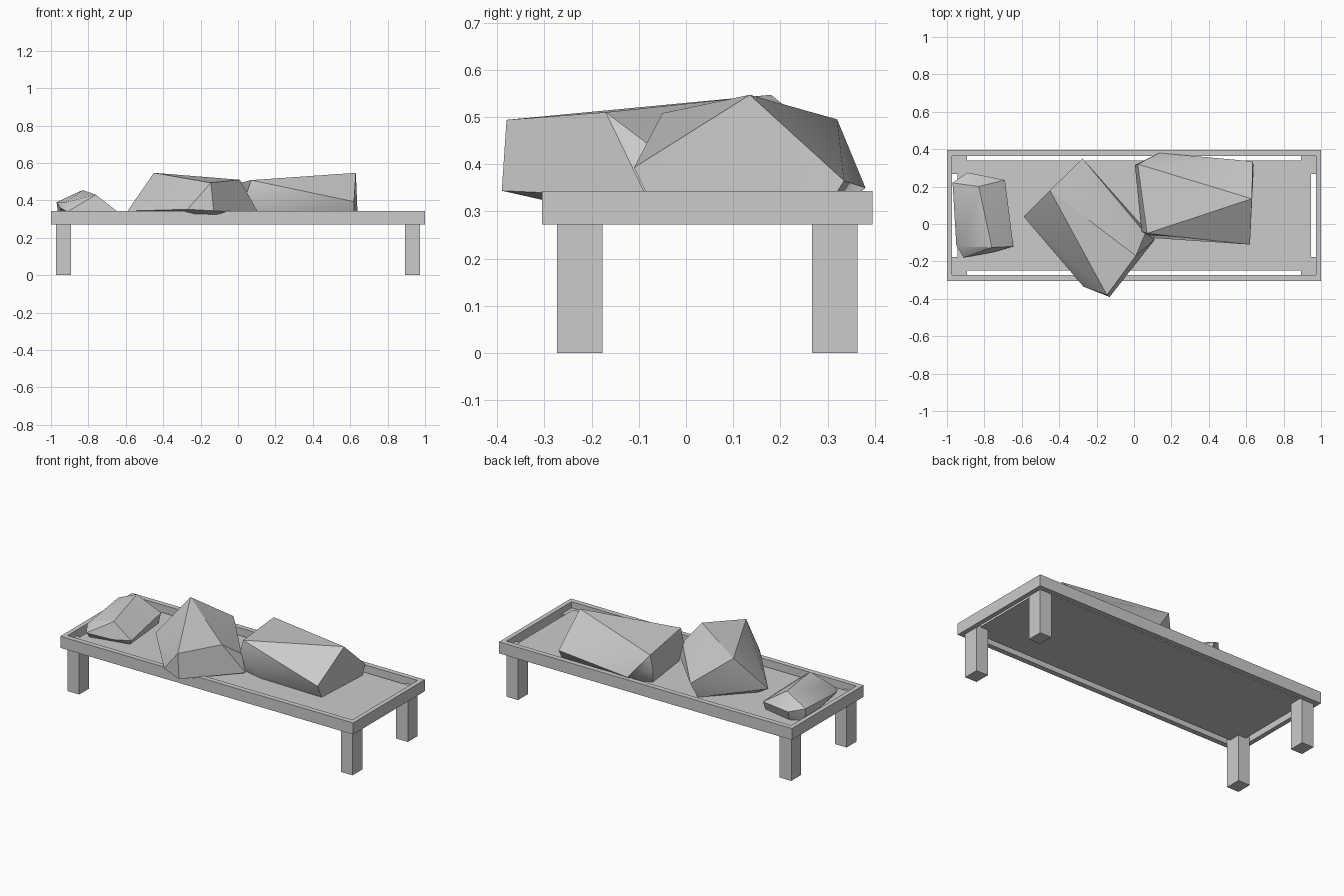
import bpy
import bmesh
import math
from mathutils import Vector

cube = bpy.data.objects.get("Cube")
if cube:
    bpy.data.objects.remove(cube, do_unlink=True)

# Single plain grey
grey = bpy.data.materials.new("plain_grey")
grey.use_nodes = True
colour = (0.6, 0.6, 0.6, 1)
grey.diffuse_color = colour
grey.node_tree.nodes["Principled BSDF"].inputs["Base Color"].default_value = colour

MID_Y = 0.045          # table centre line
FLOOR = 0.31           # top of the sunken panel


def finish(name, bm):
    mesh = bpy.data.meshes.new(name)
    bm.to_mesh(mesh)
    bm.free()
    mesh.materials.append(grey)
    obj = bpy.data.objects.new(name, mesh)
    bpy.context.collection.objects.link(obj)
    return obj


def box(name, low, high):
    bm = bmesh.new()
    bmesh.ops.create_cube(bm, size=1)
    low, high = Vector(low), Vector(high)
    for v in bm.verts:
        v.co = (low + high) / 2 + v.co * (high - low)
    return finish(name, bm)


def rock(name, points):
    """Faceted boulder: convex hull of its corners, softened on shallow edges."""
    bm = bmesh.new()
    for p in points:
        bm.verts.new(p)
    hull = bmesh.ops.convex_hull(bm, input=bm.verts)
    loose = {g for g in hull["geom_interior"] + hull["geom_unused"]
             if isinstance(g, bmesh.types.BMVert)}
    bmesh.ops.delete(bm, geom=list(loose), context="VERTS")
    bmesh.ops.dissolve_limit(bm, angle_limit=math.radians(4),
                             verts=bm.verts, edges=bm.edges)
    bmesh.ops.recalc_face_normals(bm, faces=bm.faces)
    obj = finish(name, bm)
    bpy.ops.object.select_all(action="DESELECT")
    obj.select_set(True)
    bpy.context.view_layer.objects.active = obj
    bpy.ops.object.shade_smooth_by_angle(angle=math.radians(30))


# Rim: one mitred ring around the table
bm = bmesh.new()
loops = []
for hx, hy, z in ((1, 0.35, 0.272), (1, 0.35, 0.343),
                  (0.972, 0.318, 0.343), (0.972, 0.318, 0.272)):
    loops.append([bm.verts.new((sx * hx, MID_Y + sy * hy, z))
                  for sx, sy in ((-1, -1), (1, -1), (1, 1), (-1, 1))])
for i in range(4):
    a, b = loops[i], loops[(i + 1) % 4]
    for j in range(4):
        k = (j + 1) % 4
        bm.faces.new((a[j], a[k], b[k], b[j]))
bmesh.ops.recalc_face_normals(bm, faces=bm.faces)
finish("table_rim", bm)

# Sunken panel with a narrow gap to the rim
box("table_panel", (-0.945, MID_Y - 0.294, 0.285), (0.945, MID_Y + 0.294, FLOOR))

# Four legs
for side, sx in (("right", -1), ("left", 1)):
    for end, sy in (("front", -1), ("back", 1)):
        cx, cy = sx * 0.933, MID_Y + sy * 0.27
        box(f"{end}_{side}_leg", (cx - 0.04, cy - 0.048, 0),
            (cx + 0.04, cy + 0.048, 0.305))

# Small low rock at the right end
rock("small_rock", [
    (-0.83, 0.20, 0.455), (-0.76, -0.125, 0.43), (-0.92, -0.12, 0.39),
    (-0.97, 0.22, 0.39), (-0.89, 0.275, 0.37), (-0.69, 0.235, 0.365),
    (-0.645, -0.12, 0.34), (-0.75, -0.15, 0.33), (-0.91, -0.18, 0.34),
    (-0.95, -0.115, 0.36), (-0.96, 0.21, FLOOR), (-0.88, 0.25, FLOOR),
    (-0.69, 0.21, FLOOR), (-0.66, -0.11, FLOOR), (-0.90, -0.16, FLOOR)])

# Tall rock overhanging the front rim
rock("middle_rock", [
    (-0.45, 0.18, 0.547), (-0.145, -0.38, 0.494), (0.01, -0.17, 0.51),
    (-0.275, 0.35, 0.41), (0.06, -0.05, 0.42), (-0.59, 0.04, 0.343),
    (-0.27, -0.335, 0.352), (-0.13, -0.39, 0.344), (0.11, -0.083, 0.33),
    (-0.53, 0.05, FLOOR), (-0.29, 0.30, FLOOR), (0.07, -0.08, FLOOR),
    (-0.10, -0.24, FLOOR), (-0.33, -0.22, FLOOR)])

# Wedge-shaped rock with a long ridge
rock("wedge_rock", [
    (0.63, 0.135, 0.547), (0.02, 0.32, 0.495), (0.07, -0.05, 0.508),
    (0.62, -0.11, 0.393), (0.04, -0.04, 0.42), (0.10, -0.075, 0.38),
    (0.135, 0.38, 0.35), (0.635, 0.335, 0.365), (0.005, 0.315, 0.40),
    (0.62, -0.07, FLOOR), (0.20, -0.06, FLOOR), (0.07, -0.03, FLOOR),
    (0.03, 0.28, FLOOR), (0.14, 0.33, FLOOR), (0.64, 0.30, FLOOR)])
